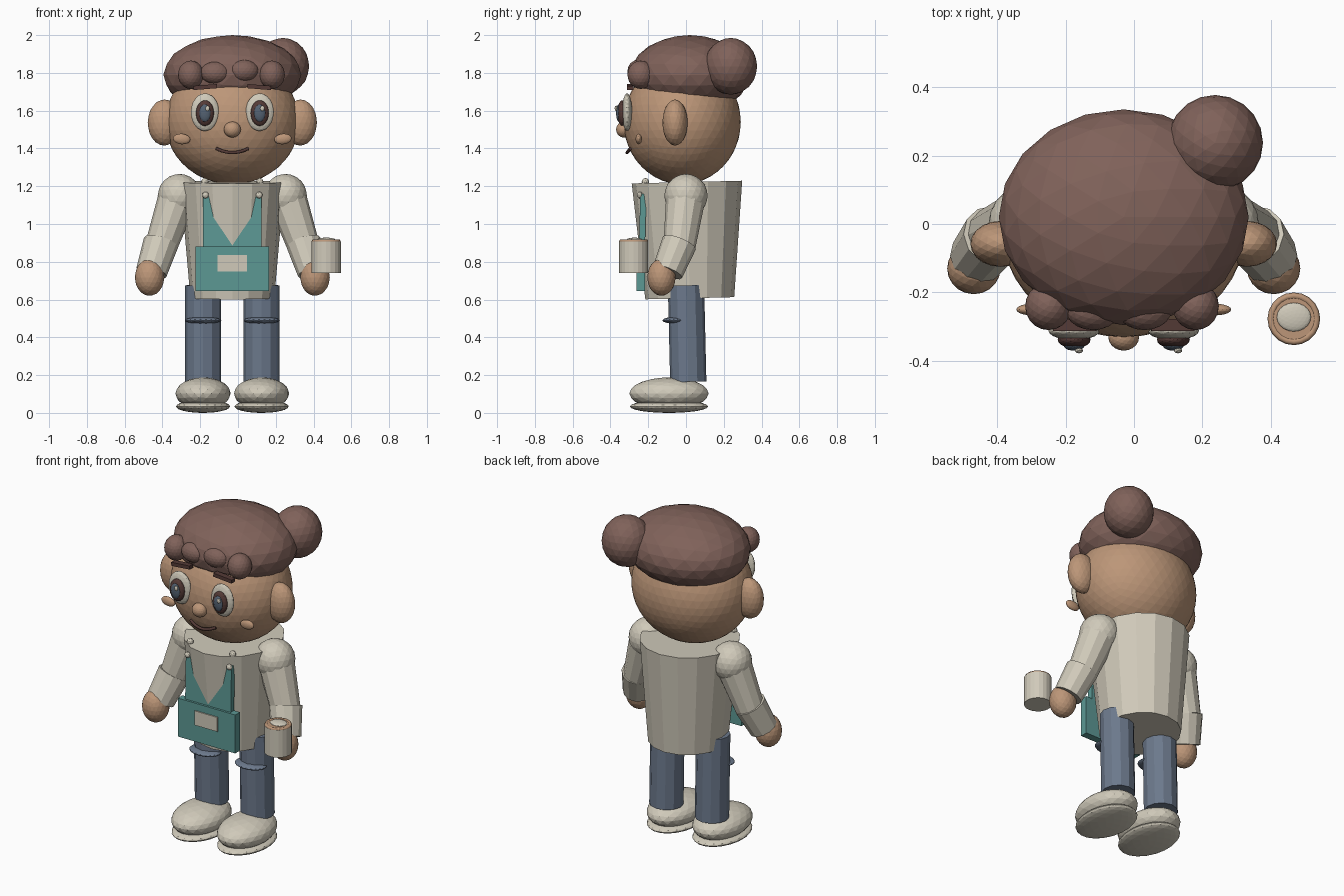
import bpy, bmesh, math
from mathutils import Vector, Matrix

if "Cube" in bpy.data.objects:
    bpy.data.objects.remove(bpy.data.objects["Cube"], do_unlink=True)

MID = -0.03  # the figure's own centre line, the mug balances it on the left


def material(name, rgb):
    lin = [(c / 255 / 12.92) if c < 11 else ((c / 255 + 0.055) / 1.055) ** 2.4 for c in rgb]
    m = bpy.data.materials.new(name)
    m.use_nodes = True
    m.diffuse_color = (*lin, 1)
    m.node_tree.nodes["Principled BSDF"].inputs["Base Color"].default_value = (*lin, 1)
    return m


SKIN = material("skin tan", (188, 150, 120))
HAIR = material("hair brown", (128, 98, 90))
DARK = material("dark brown", (84, 58, 54))
CREAM = material("cream", (208, 202, 186))
DENIM = material("denim blue", (108, 121, 140))
TEAL = material("apron teal", (92, 152, 148))
PUPIL = material("pupil slate", (84, 98, 114))


def finish(name, bm, mat, matrix):
    bm.transform(matrix)
    mesh = bpy.data.meshes.new(name)
    bm.to_mesh(mesh)
    bm.free()
    mesh.materials.append(mat)
    ob = bpy.data.objects.new(name, mesh)
    bpy.context.collection.objects.link(ob)
    return ob


def ball(name, mat, loc, size, detail=3, roll=0):
    bm = bmesh.new()
    bmesh.ops.create_icosphere(bm, subdivisions=detail, radius=1)
    turn = Matrix.Rotation(roll, 4, "Y")
    return finish(name, bm, mat, Matrix.Translation(loc) @ turn @ Matrix.Diagonal((*size, 1)))


def tube(name, mat, low, high, r_low, r_high, sides=12, depth=1.0):
    # tapered cylinder between two points; depth stretches it front to back
    low, high = Vector(low), Vector(high)
    axis = high - low
    bm = bmesh.new()
    bmesh.ops.create_cone(bm, cap_ends=True, segments=sides, radius1=r_low,
                          radius2=r_high, depth=axis.length)
    turn = Vector((0, 0, 1)).rotation_difference(axis).to_matrix().to_4x4()
    return finish(name, bm, mat, Matrix.Translation((low + high) / 2) @ turn
                  @ Matrix.Diagonal((1, depth, 1, 1)))


def box(name, mat, loc, size, roll=0, pitch=0):
    bm = bmesh.new()
    bmesh.ops.create_cube(bm, size=1)
    turn = Matrix.Rotation(roll, 4, "Y") @ Matrix.Rotation(pitch, 4, "X")
    return finish(name, bm, mat, Matrix.Translation(loc) @ turn @ Matrix.Diagonal((*size, 1)))


def wire(name, mat, points, radius, closed=False):
    curve = bpy.data.curves.new(name, "CURVE")
    curve.dimensions = "3D"
    curve.bevel_depth = radius
    curve.bevel_resolution = 1
    curve.use_fill_caps = True
    line = curve.splines.new("POLY")
    line.points.add(len(points) - 1)
    for p, co in zip(line.points, points):
        p.co = (*co, 1)
    line.use_cyclic_u = closed
    curve.materials.append(mat)
    ob = bpy.data.objects.new(name, curve)
    bpy.context.collection.objects.link(ob)
    return ob


# head, hair and bun
ball("head", SKIN, (MID, -0.02, 1.54), (0.355, 0.31, 0.33), 4)
ball("hair_cap", HAIR, (MID, 0.02, 1.79), (0.365, 0.315, 0.21))
ball("hair_bun", HAIR, (0.237, 0.237, 1.835), (0.14, 0.14, 0.15))
for i, (x, z) in enumerate([(-0.22, 1.79), (-0.09, 1.80), (0.06, 1.81), (0.21, 1.79)]):
    outer = i in (0, 3)
    ball(f"fringe_curl_{i + 1}", HAIR, (x + MID, -0.24 if outer else -0.25, z),
         (0.068, 0.07, 0.075) if outer else (0.08, 0.06, 0.06))

# nose and smile
ball("nose", SKIN, (MID, -0.33, 1.5), (0.045, 0.04, 0.042))
smile = []
for i in range(13):
    t = i / 6 - 1
    smile.append((MID + 0.085 * t, -0.312 + 0.018 * t * t, 1.378 + 0.022 * t * t))
wire("mouth", DARK, smile, 0.009)

# torso leaning slightly forward at the top
tube("torso", CREAM, (MID, 0.02, 0.607), (MID, 0.005, 1.222), 0.222, 0.276, 16, 1.06)

# apron: the chest bulges through the flat bib
box("apron_bib", TEAL, (MID, -0.23, 1.0), (0.31, 0.032, 0.32), pitch=-0.025)
box("apron_pocket", TEAL, (MID, -0.24, 0.762), (0.39, 0.045, 0.236))
box("pocket_patch", CREAM, (MID, -0.265, 0.792), (0.155, 0.009, 0.088))

# parts mirrored about the centre line
for side, s in (("right", -1), ("left", 1)):
    def at(x, y, z):
        return (MID + s * x, y, z)

    ball(f"{side}_ear", SKIN, at(0.36, -0.058, 1.537), (0.088, 0.067, 0.122))
    ball(f"{side}_eye", CREAM, at(0.145, -0.312, 1.592), (0.075, 0.027, 0.1))
    ball(f"{side}_iris", DARK, at(0.145, -0.338, 1.587), (0.048, 0.025, 0.068))
    ball(f"{side}_pupil", PUPIL, at(0.145, -0.356, 1.587), (0.03, 0.014, 0.046))
    ball(f"{side}_eye_glint", CREAM, (MID + s * 0.145 + 0.014, -0.37, 1.612),
         (0.012, 0.008, 0.015), 2)
    box(f"{side}_eyebrow", DARK, at(0.143, -0.295, 1.725), (0.125, 0.035, 0.022), roll=s * 0.08)
    ball(f"{side}_cheek", SKIN, at(0.268, -0.25, 1.45), (0.046, 0.017, 0.028), 3, s * -0.1)
    ball(f"{side}_strap_button", CREAM, at(0.142, -0.244, 1.153), (0.018, 0.015, 0.018), 2)
    ball(f"{side}_collar_button", CREAM, at(0.145, -0.215, 1.222), (0.02, 0.02, 0.022), 2)

    # arm
    ball(f"{side}_shoulder", CREAM, at(0.28, 0, 1.15), (0.115, 0.115, 0.115))
    tube(f"{side}_upper_sleeve", CREAM, at(0.378, -0.035, 0.88), at(0.285, 0, 1.15), 0.085, 0.105)
    tube(f"{side}_lower_sleeve", CREAM, at(0.428, -0.098, 0.745), at(0.378, -0.035, 0.9),
         0.083, 0.094)
    ball(f"{side}_hand", SKIN, at(0.438, -0.13, 0.718), (0.078, 0.075, 0.098))

    # leg and shoe
    tube(f"{side}_trouser_leg", DENIM, at(0.155, 0.012, 0.165), at(0.155, 0, 0.675), 0.096, 0.096)
    ball(f"{side}_knee_fold", DENIM, at(0.155, -0.055, 0.49), (0.097, 0.07, 0.018))
    ball(f"{side}_shoe", CREAM, at(0.155, -0.09, 0.103), (0.146, 0.21, 0.085))
    ball(f"{side}_sole", CREAM, at(0.155, -0.09, 0.034), (0.144, 0.208, 0.034))

# mug with a drink and foam
MX, MY = 0.467, -0.277
tube("mug", CREAM, (MX, MY, 0.74), (MX, MY, 0.908), 0.077, 0.077, 20)
tube("drink", SKIN, (MX, MY, 0.905), (MX, MY, 0.915), 0.07, 0.07, 20)
ring = [(MX + 0.067 * math.cos(a * math.tau / 20), MY + 0.067 * math.sin(a * math.tau / 20), 0.909)
        for a in range(20)]
wire("mug_rim", SKIN, ring, 0.01, True)
ball("foam", CREAM, (MX, MY + 0.005, 0.916), (0.05, 0.042, 0.012))
